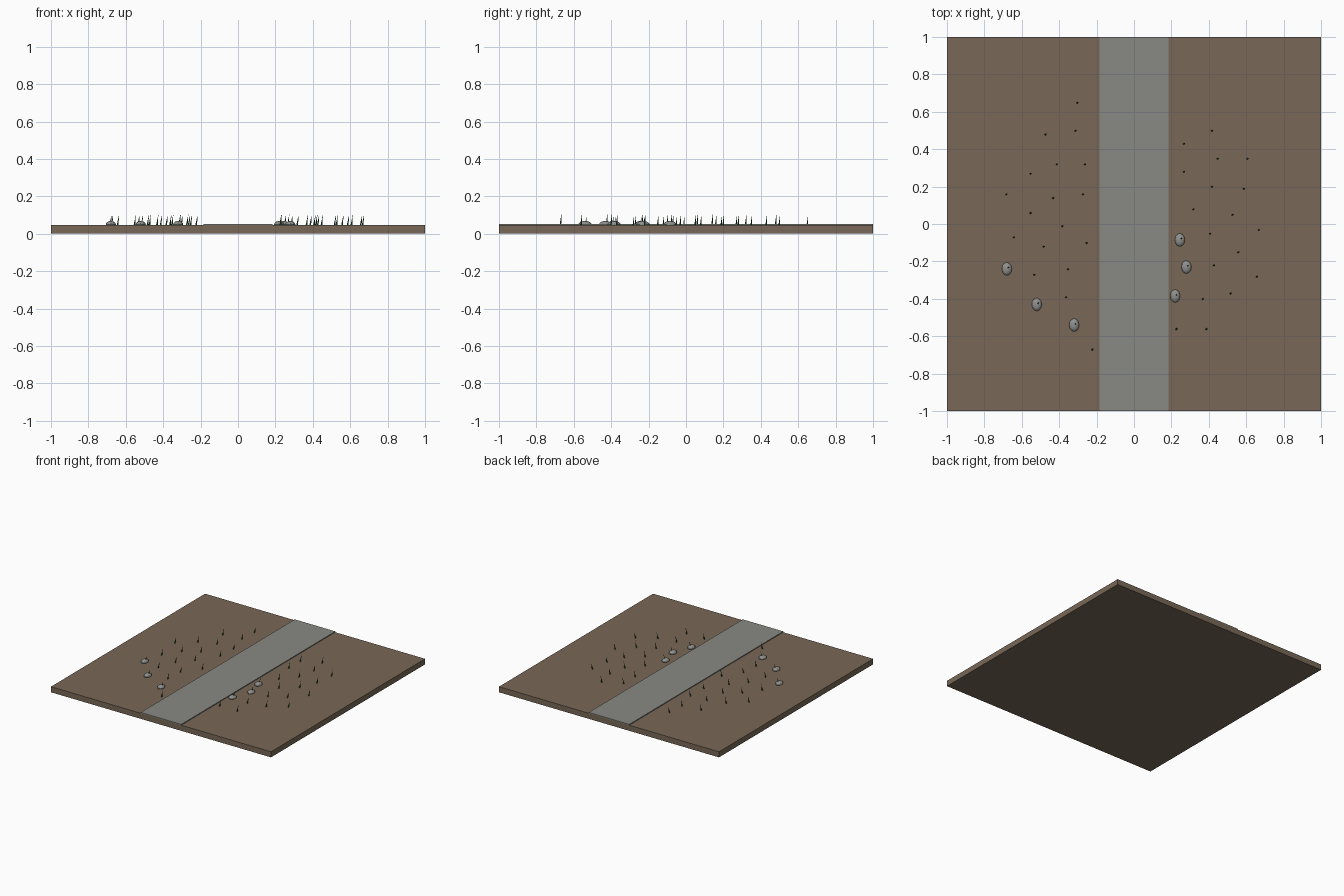
import bpy, bmesh
from math import radians
from mathutils import Matrix, Vector

cube = bpy.data.objects.get("Cube")
if cube:
    bpy.data.objects.remove(cube, do_unlink=True)


def material(name, color):
    mat = bpy.data.materials.new(name)
    mat.use_nodes = True
    mat.diffuse_color = (*color, 1)
    shader = mat.node_tree.nodes["Principled BSDF"]
    shader.inputs["Base Color"].default_value = (*color, 1)
    return mat


soil = material("soil brown", (0.19, 0.14, 0.095))
paving = material("paving grey", (0.25, 0.25, 0.23))
rock = material("rock grey", (0.28, 0.28, 0.27))
grass = material("grass green", (0.03, 0.1, 0.04))


def finish(name, bm, mat):
    mesh = bpy.data.meshes.new(name)
    bm.to_mesh(mesh)
    bm.free()
    mesh.materials.append(mat)
    obj = bpy.data.objects.new(name, mesh)
    bpy.context.collection.objects.link(obj)
    return obj


def box(name, low, high, mat):
    low, high = Vector(low), Vector(high)
    bm = bmesh.new()
    bmesh.ops.create_cube(bm, size=1, matrix=Matrix.Translation((low + high) / 2)
                          @ Matrix.Diagonal((*(high - low), 1)))
    return finish(name, bm, mat)


# Ground slab and the raised path across it
GROUND = 0.046
box("ground", (-1, -1, 0), (1, 1, GROUND), soil)
box("path", (-0.184, -1, GROUND - 0.004), (0.184, 1, 0.053), paving)

# Stones on both sides of the path, in hundredths of a unit
stones = [(-68, -24), (-52, -43), (-32, -54), (24.5, -8.5), (28, -23), (22, -38.5)]
bm = bmesh.new()
for x, y in stones:
    place = Matrix.Translation((x / 100, y / 100, GROUND + 0.004))
    bmesh.ops.create_uvsphere(bm, u_segments=12, v_segments=8, radius=1,
                              matrix=place @ Matrix.Diagonal((0.027, 0.035, 0.018, 1)))
finish("stones", bm, rock)

# Grass blades: leaning thin cones, in hundredths of a unit
left_blades = [(-30, 65), (-47, 48), (-31, 50), (-41, 32), (-26, 32), (-55, 27),
               (-68, 16), (-43, 14), (-27, 16), (-55, 6), (-38, -1), (-64, -7),
               (-48, -12), (-25, -10), (-53, -27), (-35, -24), (-36, -39), (-22, -67)]
right_blades = [(27, 43), (42, 50), (45, 35), (61, 35), (27, 28), (42, 20),
                (59, 19), (32, 8), (53, 5), (67, -3), (41, -5), (56, -15),
                (66, -28), (43, -22), (52, -37), (37, -40), (23, -56), (39, -56)]
stone_blades = [(x + 0.8, y + 0.6) for x, y in stones]
height = 0.06
lean = Matrix.Rotation(radians(-5), 4, "X") @ Matrix.Rotation(radians(8), 4, "Y")
bm = bmesh.new()
for x, y in left_blades + right_blades + stone_blades:
    place = Matrix.Translation((x / 100 - 0.004, y / 100 - 0.002, GROUND - 0.002))
    bmesh.ops.create_cone(bm, segments=5, radius1=0.005, radius2=0, depth=height,
                          cap_ends=True,
                          matrix=place @ lean @ Matrix.Translation((0, 0, height / 2)))
finish("grass_blades", bm, grass)
